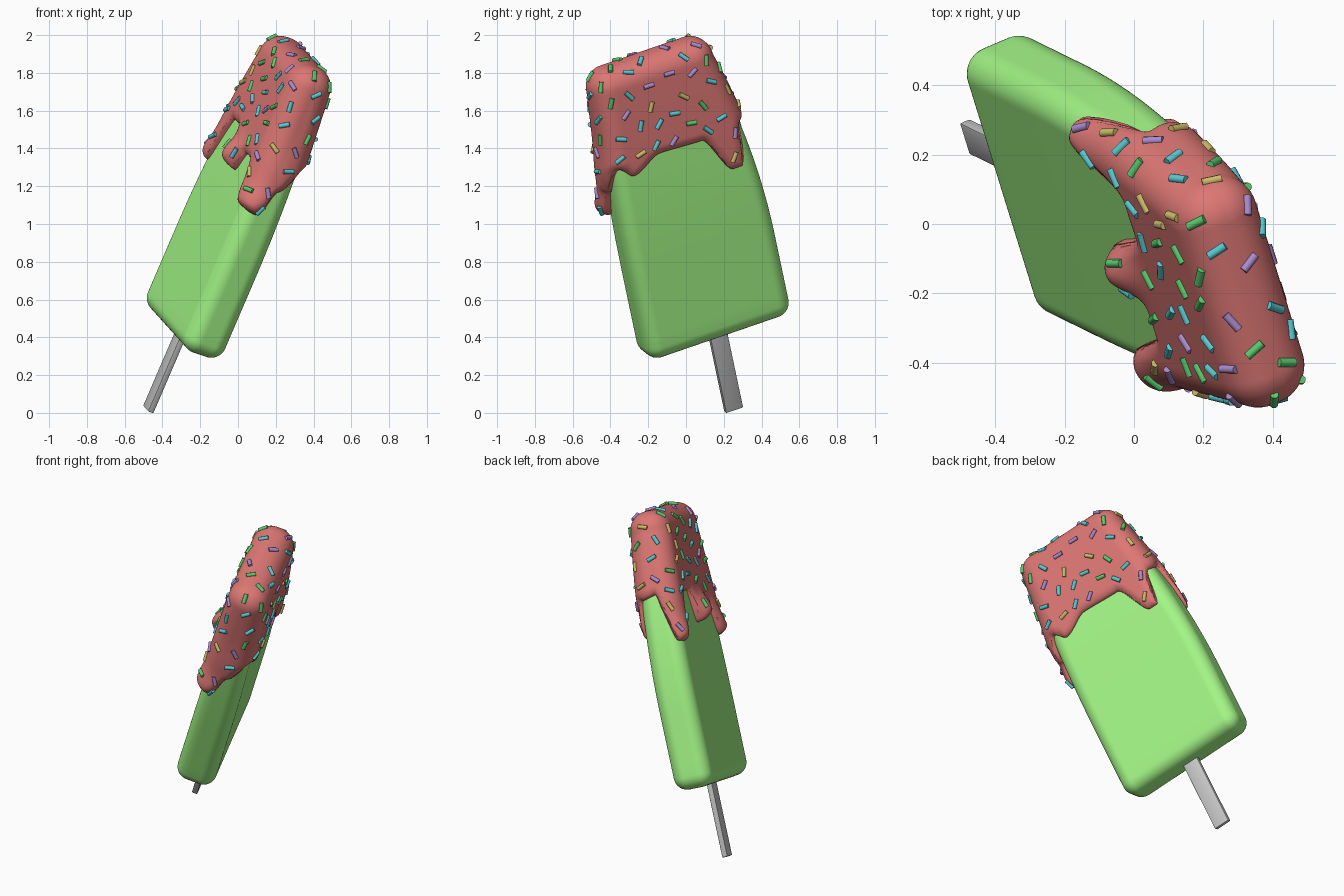
import bpy, bmesh, math, random
from mathutils import Vector, Matrix

if "Cube" in bpy.data.objects:
    bpy.data.objects.remove(bpy.data.objects["Cube"])

random.seed(4)

# Tilted local frame: t = thickness, w = width, a = long axis from the stick foot
A = Vector((0.388, -0.19, 0.902)).normalized()
W = Vector((-0.281, 0.907, 0.312))
W = (W - A * W.dot(A)).normalized()
T = W.cross(A)
P0 = Vector((-0.47, 0.237, 0.03))
WI, TI, R = 0.34, 0.04, 0.08          # inner half sizes and edge radius
S_BOT, S_TOP = 0.43, 2.06
N = 260


def material(name, rgb):
    m = bpy.data.materials.new(name)
    m.diffuse_color = (*rgb, 1)
    m.use_nodes = True
    m.node_tree.nodes["Principled BSDF"].inputs["Base Color"].default_value = m.diffuse_color
    return m


def finish(bm, name, mat=None, angle=50):
    me = bpy.data.meshes.new(name)
    bm.to_mesh(me)
    bm.free()
    ob = bpy.data.objects.new(name, me)
    bpy.context.collection.objects.link(ob)
    if mat:
        me.materials.append(mat)
    bpy.ops.object.select_all(action='DESELECT')
    ob.select_set(True)
    bpy.context.view_layer.objects.active = ob
    bpy.ops.object.shade_smooth_by_angle(angle=math.radians(angle))
    return ob


# Rounded rectangle walked by arc length: (length, inner point, normal)
ARC = R * math.pi / 2
SEGS = [(2 * WI, (1, -1), (1, 1)), (2 * TI, (1, 1), (-1, 1)),
        (2 * WI, (-1, 1), (-1, -1)), (2 * TI, (-1, -1), (1, -1))]
PERIM = sum(s[0] for s in SEGS) + 4 * ARC


def column(u):
    u %= PERIM
    for i, (length, p, q) in enumerate(SEGS):
        ang = i * math.pi / 2
        if u < length:
            k = u / length
            return (p[0] + (q[0] - p[0]) * k, p[1] + (q[1] - p[1]) * k,
                    math.cos(ang), math.sin(ang))
        u -= length
        if u < ARC:
            ang += u / R
            return q[0], q[1], math.cos(ang), math.sin(ang)
        u -= ARC
    return 1, -1, 1, 0


US = [PERIM * i / N for i in range(N)]
COLS = [column(u) for u in US]


def point(col, s, rho, lift=0.0):
    """Surface point: the bar narrows and leans a little toward its top."""
    q = (max(0, s - 0.9) / 1.1) ** 2
    ft, fw, nt, nw = col
    t = ft * (TI - 0.03 * q) + rho * nt - 0.015 * q
    w = fw * (WI - 0.102 * q) - 0.055 * q + rho * nw
    return P0 + A * (s + lift) + W * w + T * t


def loft(rings, cap_start):
    bm = bmesh.new()
    vs = [[bm.verts.new(p) for p in ring] for ring in rings]
    for r0, r1 in zip(vs, vs[1:]):
        for i in range(N):
            j = (i + 1) % N
            bm.faces.new((r0[i], r0[j], r1[j], r1[i]))
    bm.faces.new(vs[-1])
    if cap_start:
        bm.faces.new(vs[0][::-1])
    bmesh.ops.remove_doubles(bm, verts=bm.verts, dist=1e-5)
    bmesh.ops.recalc_face_normals(bm, faces=bm.faces)
    return bm


def top_arc(off):
    for k in range(1, 10):
        f = k / 9 * math.pi / 2
        yield [point(c, S_TOP - R, (R + off) * math.cos(f), (R + off) * math.sin(f))
               for c in COLS]


# Ice body
rings = []
for k in range(9):
    f = k / 8 * math.pi / 2
    rings.append([point(c, S_BOT + R - R * math.cos(f), R * math.sin(f)) for c in COLS])
for k in range(1, 25):
    s = S_BOT + R + (S_TOP - S_BOT - 2 * R) * k / 24
    rings.append([point(c, s, R) for c in COLS])
rings += top_arc(0)
finish(loft(rings, True), "ice_body", material("green_ice", (0.37, 0.93, 0.24)))

# Drip line: (distance round the bar, height along the bar)
KEYS = [(0.03, 1.495), (0.22, 1.57), (0.49, 1.56), (0.61, 1.35), (0.665, 1.35),
        (0.74, 1.58), (0.85, 1.6), (0.95, 1.31), (1.00, 1.30), (1.10, 1.58),
        (1.23, 1.585), (1.33, 1.38), (1.42, 1.38), (1.50, 1.50), (1.60, 1.50),
        (1.71, 1.27), (1.80, 1.255), (1.88, 1.41), (1.98, 1.55)]
BUMPS = [(0.98, 1.35, 0.015, 0.06, 0.08), (1.38, 1.45, 0.055, 0.08, 0.09),
         (1.78, 1.31, 0.04, 0.08, 0.09), (1.86, 1.50, 0.02, 0.1, 0.15)]
OFF = 0.034


def rim(u):
    ks = KEYS + [(KEYS[0][0] + PERIM, KEYS[0][1])]
    if u < KEYS[0][0]:
        u += PERIM
    for (u0, s0), (u1, s1) in zip(ks, ks[1:]):
        if u <= u1:
            k = (u - u0) / (u1 - u0)
            return s0 + (s1 - s0) * k * k * (3 - 2 * k)


RIM = [rim(u) for u in US]


def coat(i, s):
    """Coating thickness, rounded off toward the drip line."""
    du = PERIM / N
    d = min(math.hypot(k * du, s - RIM[(i + k) % N]) for k in range(-7, 8))
    e = 1 - min(d / 0.05, 1)
    h = OFF * math.sqrt(1 - e * e)
    for u0, s0, amp, ru, rs in BUMPS:
        g = ((US[i] - u0) / ru) ** 2 + ((s - s0) / rs) ** 2
        h += amp * math.exp(-g) * math.sqrt(1 - e * e)
    return h - 0.004 * e


# Coating
rings = []
M = 44
for k in range(M + 1):
    f = (k / M) ** 1.3
    ring = []
    for i, c in enumerate(COLS):
        s = RIM[i] + (S_TOP - R - RIM[i]) * f
        ring.append(point(c, s, R + coat(i, s)))
    rings.append(ring)
rings += top_arc(OFF)
bm = loft(rings, False)
rim_pts = [v.co.copy() for v in bm.verts if v.is_boundary][::2]
faces = [(f.calc_center_median(), f.normal.copy(), f.calc_area()) for f in bm.faces]
finish(bm, "berry_coating", material("berry_coat", (0.72, 0.185, 0.175)))

# Sprinkles scattered over the coating
SPRINKLE = {"cyan": (0.1, 0.6, 0.65), "purple": (0.4, 0.26, 0.6),
            "yellow": (0.6, 0.5, 0.14), "green": (0.1, 0.6, 0.16)}
sets = {k: bmesh.new() for k in SPRINKLE}
names = ["cyan", "cyan", "purple", "green", "yellow"]
placed = []
for p, n, _ in random.choices(faces, weights=[f[2] for f in faces], k=3500):
    if len(placed) >= 95:
        break
    if any((p - q).length < 0.095 for q in placed):
        continue
    if any((p - q).length < 0.055 for q in rim_pts):
        continue
    placed.append(p)
    x = n.orthogonal().normalized()
    x.rotate(Matrix.Rotation(random.uniform(0, math.tau), 3, n))
    y = n.cross(x)
    # columns: across, normal, rod axis
    mat = Matrix((y, n, x)).transposed().to_4x4()
    mat.translation = p
    bmesh.ops.create_cone(sets[random.choice(names)], cap_ends=True, segments=8,
                          radius1=0.0125, radius2=0.0125, depth=0.058, matrix=mat)
for k, b in sets.items():
    bmesh.ops.recalc_face_normals(b, faces=b.faces)
    finish(b, k + "_sprinkles", material(k + "_sprinkle", SPRINKLE[k]))

# Stick
bm = bmesh.new()
bmesh.ops.create_cube(bm, size=1)
bmesh.ops.scale(bm, vec=(0.034, 0.1, 0.66), verts=bm.verts)
upright = [e for e in bm.edges if abs(e.verts[0].co.z + e.verts[1].co.z + 0.66) < 1e-4
           or abs(e.verts[0].co.z - e.verts[1].co.z) > 0.1]
bmesh.ops.bevel(bm, geom=upright, offset=0.006, segments=2, affect='EDGES', profile=0.5)
frame = Matrix((T, W, A)).transposed().to_4x4()
frame.translation = P0 + A * (0.33 - 0.014) + Vector((0, 0.013, 0))
bm.transform(frame)
bmesh.ops.recalc_face_normals(bm, faces=bm.faces)
finish(bm, "stick", angle=30)
